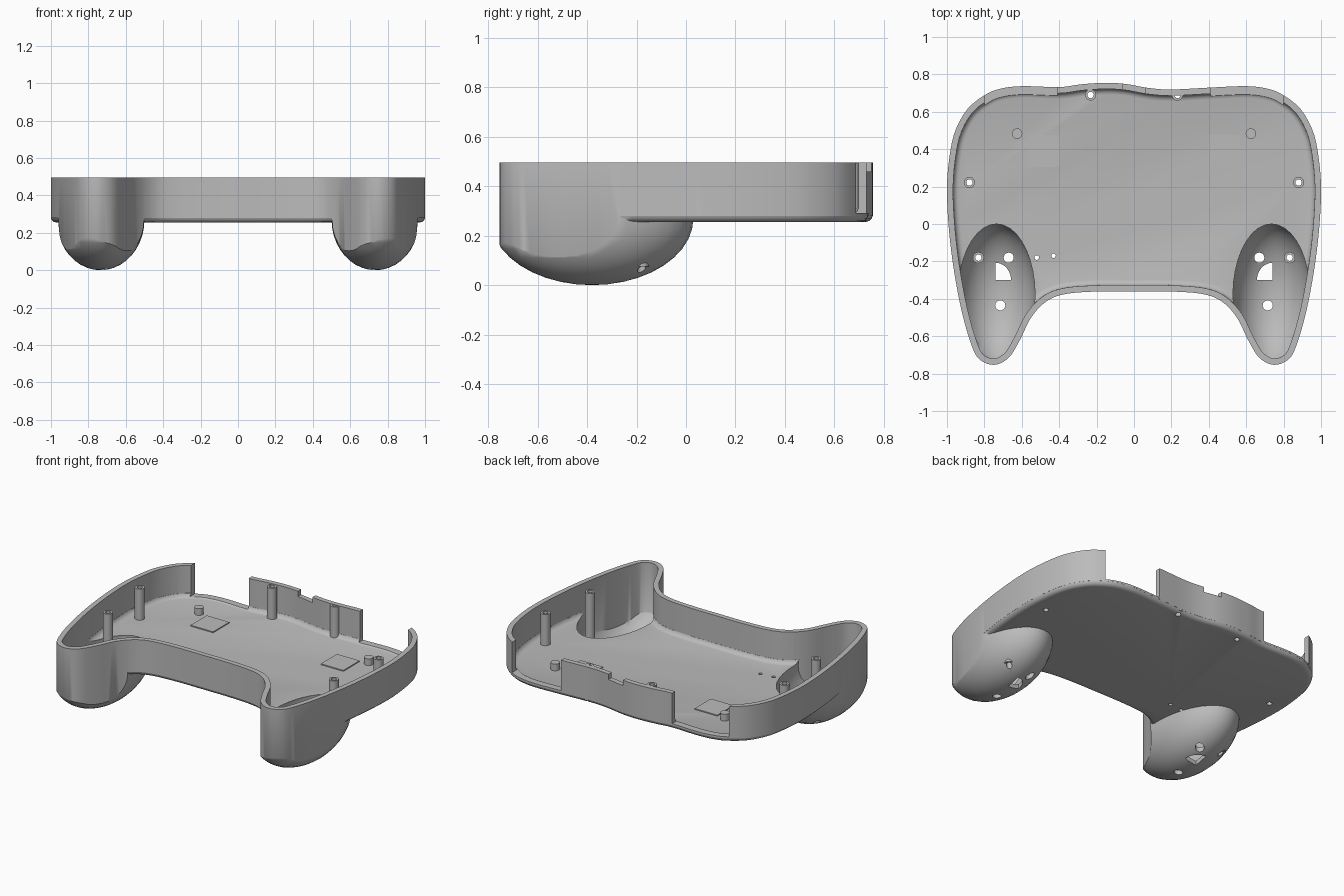
import bpy, bmesh, math
from mathutils import Vector

cube = bpy.data.objects.get("Cube")
if cube:
    bpy.data.objects.remove(cube, do_unlink=True)

grey = bpy.data.materials.new("shell_grey")
grey.use_nodes = True
grey.diffuse_color = (0.5, 0.5, 0.5, 1)
grey.node_tree.nodes["Principled BSDF"].inputs["Base Color"].default_value = (0.5, 0.5, 0.5, 1)

TOP, FLOOR, WALL = 0.495, 0.255, 0.033


def finish(name, bm):
    bmesh.ops.recalc_face_normals(bm, faces=bm.faces)
    mesh = bpy.data.meshes.new(name)
    bm.to_mesh(mesh)
    bm.free()
    mesh.materials.append(grey)
    ob = bpy.data.objects.new(name, mesh)
    bpy.context.scene.collection.objects.link(ob)
    return ob


def loft(name, rings, closed_tube=False):
    """Skin a stack of equal-length point rings; cap the ends or join them."""
    bm = bmesh.new()
    loops = [[bm.verts.new(p) for p in ring] for ring in rings]
    pairs = list(zip(loops, loops[1:]))
    if closed_tube:
        pairs.append((loops[-1], loops[0]))
    else:
        bm.faces.new(loops[0])
        bm.faces.new(loops[-1])
    n = len(loops[0])
    for a, b in pairs:
        for i in range(n):
            j = (i + 1) % n
            bm.faces.new((a[i], a[j], b[j], b[i]))
    return finish(name, bm)


def circle(x, y, z, r, n=20):
    return [(x + r * math.cos(math.tau * i / n), y + r * math.sin(math.tau * i / n), z) for i in range(n)]


def cylinder(name, x, y, r, z0, z1):
    return loft(name, [circle(x, y, z0, r), circle(x, y, z1, r)])


def box(name, x0, x1, y0, y1, z0, z1):
    pts = [(x0, y0), (x1, y0), (x1, y1), (x0, y1)]
    return loft(name, [[(x, y, z) for x, y in pts] for z in (z0, z1)])


def ellipsoid(name, centre, radii):
    bm = bmesh.new()
    bmesh.ops.create_uvsphere(bm, u_segments=36, v_segments=20, radius=1)
    bmesh.ops.scale(bm, vec=radii, verts=bm.verts)
    bmesh.ops.translate(bm, vec=centre, verts=bm.verts)
    return finish(name, bm)


def boolean(target, tool, mode):
    """Apply a boolean and discard the cutter."""
    mod = target.modifiers.new("cut", "BOOLEAN")
    mod.operation, mod.solver, mod.object = mode, "EXACT", tool
    bpy.context.view_layer.update()
    deps = bpy.context.evaluated_depsgraph_get()
    mesh = bpy.data.meshes.new_from_object(target.evaluated_get(deps))
    target.modifiers.clear()
    target.data = mesh
    bpy.data.objects.remove(tool, do_unlink=True)


# Plan outline: mirrored sides plus a gently waving back edge
side = [(0.6, 0.737), (0.72, 0.722), (0.8, 0.688), (0.89, 0.615), (0.955, 0.5), (0.985, 0.37),
        (1.0, 0.2), (0.992, 0.0), (0.967, -0.22), (0.925, -0.45), (0.875, -0.63), (0.83, -0.72),
        (0.75, -0.753), (0.67, -0.715), (0.61, -0.62), (0.55, -0.5), (0.47, -0.415),
        (0.37, -0.375), (0.2, -0.361)]
back = [(-0.4, 0.732), (-0.28, 0.747), (-0.15, 0.755), (-0.04, 0.748), (0.08, 0.727), (0.2, 0.719), (0.4, 0.729)]
control = [Vector(p) for p in back + side + [(0, -0.36)] + [(-x, y) for x, y in reversed(side)]]


def smooth_loop(pts, steps=5):
    out = []
    for i in range(len(pts)):
        a, b, c, d = (pts[(i + k) % len(pts)] for k in (-1, 0, 1, 2))
        for s in range(steps):
            t = s / steps
            out.append(0.5 * (2 * b + (c - a) * t + (2 * a - 5 * b + 4 * c - d) * t * t
                              + (3 * b - a - 3 * c + d) * t ** 3))
    return out


outline = smooth_loop(control)


def ring(inset, z):
    pts = []
    for i, p in enumerate(outline):
        t = (outline[(i + 1) % len(outline)] - outline[i - 1]).normalized()
        pts.append((p.x + t.y * inset, p.y - t.x * inset, z))
    return pts


def shell_form(name, inset, base, top, fillet, shrink):
    """Straight-sided plan limited below by a filleted floor and two grip bowls."""
    form = loft(name, [ring(inset, -0.2), ring(inset, top)])
    rings = [ring(inset + fillet * (1 - math.sin(a)), base + fillet * (1 - math.cos(a)))
             for a in [math.radians(d) for d in (0, 30, 60, 80)]]
    rings += [ring(inset - 0.02, base + fillet + 0.005), ring(inset - 0.02, top + 0.2)]
    limit = loft("floor_limit", rings)
    for s in (-1, 1):
        bowl = ellipsoid("bowl", (s * 0.735, -0.38, 0.27), (0.235 - shrink, 0.41 - shrink, 0.27 - shrink))
        boolean(limit, bowl, "UNION")
    boolean(form, limit, "INTERSECT")
    return form


# Hollow shell with two grip bowls
shell = shell_form("lower_shell", 0, FLOOR, TOP, 0.03, 0)
boolean(shell, shell_form("cavity", WALL, FLOOR + 0.03, TOP + 0.1, 0.03, 0.028), "DIFFERENCE")

# Openings in the back wall and the notch in its centre panel
for s in (-1, 1):
    x0, x1 = sorted((s * 0.41, s * 0.8))
    boolean(shell, box("back_opening", x0, x1, 0.55, 0.9, 0.292, 0.8), "DIFFERENCE")
boolean(shell, box("notch", -0.06, 0.06, 0.6, 0.9, 0.46, 0.8), "DIFFERENCE")

# Screw holes, grip vents and small floor holes
posts = [(0.232, 0.69, 0.27), (0.88, 0.222, 0.27), (0.832, -0.18, 0.075)]
holes = [(-0.52, -0.18, 0.012), (-0.43, -0.17, 0.012)]
for s in (-1, 1):
    holes += [(s * x, y, 0.017) for x, y, z in posts]
    holes += [(s * 0.67, -0.18, 0.027), (s * 0.715, -0.435, 0.027)]
for x, y, r in holes:
    boolean(shell, cylinder("hole", x, y, r, -0.1, 0.45), "DIFFERENCE")
for s in (-1, 1):
    arc = [math.radians(a) for a in range(0, 91, 15)]
    quarter = [(-0.74, -0.3)] + [(-0.74 + 0.083 * math.cos(a), -0.3 + 0.093 * math.sin(a)) for a in arc]
    vent = loft("vent", [[(-s * x, y, z) for x, y in quarter] for z in (-0.1, 0.25)])
    boolean(shell, vent, "DIFFERENCE")

# Screw posts, locating pegs and raised floor pads
parts = [shell]
for s, label in ((1, "left"), (-1, "right")):
    for (x, y, z), place in zip(posts, ("back", "side", "grip")):
        spec = [(0.017, z), (0.03, z), (0.03, TOP - 0.003), (0.017, TOP - 0.003)]
        parts.append(loft(f"{label}_{place}_post", [circle(s * x, y, h, r) for r, h in spec], True))
    parts.append(cylinder(f"{label}_peg", s * 0.625, 0.483, 0.028, 0.275, 0.33))
    parts.append(box(f"{label}_pad", s * 0.48 - 0.083, s * 0.48 + 0.083, 0.305, 0.475, 0.28, 0.292))

# Smooth shading with crisp edges
bpy.ops.object.select_all(action="DESELECT")
for ob in parts:
    ob.select_set(True)
bpy.context.view_layer.objects.active = shell
bpy.ops.object.shade_smooth_by_angle(angle=math.radians(35))
